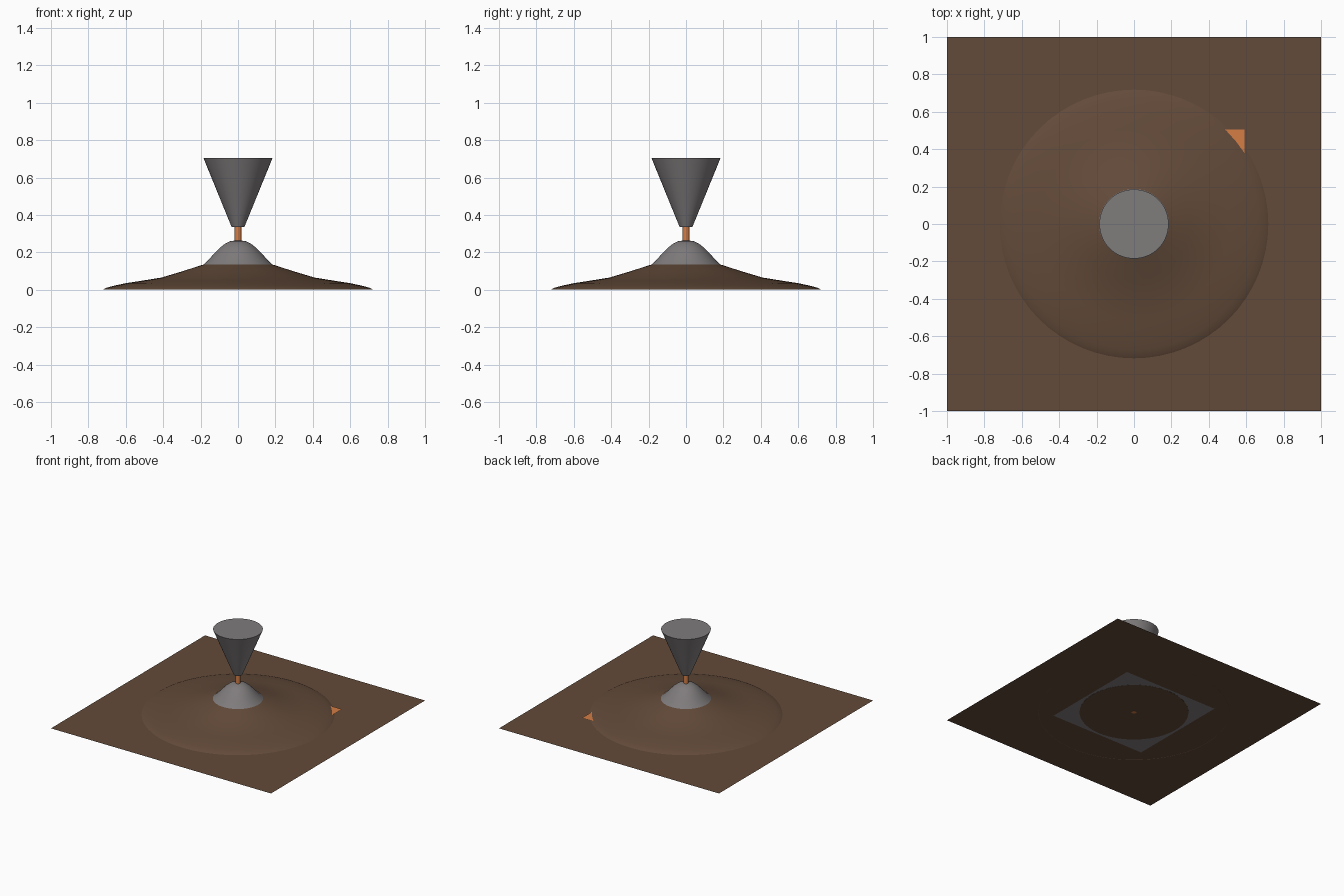
import bpy, bmesh, math

if "Cube" in bpy.data.objects:
    bpy.data.objects.remove(bpy.data.objects["Cube"])


def material(name, rgb):
    m = bpy.data.materials.new(name)
    m.diffuse_color = (*rgb, 1)
    m.use_nodes = True
    m.node_tree.nodes["Principled BSDF"].inputs["Base Color"].default_value = m.diffuse_color
    return m


EARTH = material("earth_brown", (0.125, 0.070, 0.042))
ASH = material("ash_grey", (0.215, 0.200, 0.203))
LAVA = material("lava_orange", (0.66, 0.205, 0.060))


def finish(name, bm, mat, smooth=True):
    bmesh.ops.remove_doubles(bm, verts=bm.verts, dist=1e-5)
    mesh = bpy.data.meshes.new(name)
    bm.to_mesh(mesh)
    bm.free()
    mesh.materials.append(mat)
    ob = bpy.data.objects.new(name, mesh)
    bpy.context.collection.objects.link(ob)
    if smooth:
        bpy.ops.object.select_all(action='DESELECT')
        ob.select_set(True)
        bpy.context.view_layer.objects.active = ob
        bpy.ops.object.shade_smooth_by_angle(angle=math.radians(35))
    return ob


def lathe(name, profile, mat, sides=64):
    """Spin (radius, height) points, listed bottom to top, around z."""
    bm = bmesh.new()
    pts = [bm.verts.new((r, 0, z)) for r, z in profile]
    edges = [bm.edges.new(pair) for pair in zip(pts, pts[1:])]
    bmesh.ops.spin(bm, geom=pts + edges, cent=(0, 0, 0), axis=(0, 0, 1),
                   angle=math.tau, steps=sides)
    bmesh.ops.remove_doubles(bm, verts=bm.verts, dist=1e-5)
    bmesh.ops.recalc_face_normals(bm, faces=bm.faces)
    if sum(f.normal.z for f in bm.faces) < 0 and profile[0][0] > 0:
        bmesh.ops.reverse_faces(bm, faces=bm.faces)
    return finish(name, bm, mat)


def sheet(name, x0, x1, y0, y1, z, mat, down=False):
    bm = bmesh.new()
    corners = [(x0, y0, z), (x1, y0, z), (x1, y1, z), (x0, y1, z)]
    if down:
        corners.reverse()
    bm.faces.new([bm.verts.new(c) for c in corners])
    return finish(name, bm, mat, False)


# ground and the layers seen on its underside
sheet("ground", -1, 1, -1, 1, 0.003, EARTH)
sheet("ash_underlay", -0.43, 0.43, -0.43, 0.43, 0.0018, ASH, down=True)
lathe("cone_base", [(0, 0.0008), (0.41, 0.0008), (0.41, 0.0025), (0, 0.0025)], EARTH)

# lava sheet whose corner pokes out of the slope
sheet("lava_sheet", -0.28, 0.59, -0.365, 0.505, 0.011, LAVA)

# volcano slopes
lathe("slope", [(0.72, 0.002), (0.705, 0.010), (0.67, 0.020), (0.60, 0.035),
                (0.51, 0.049), (0.41, 0.065), (0.30, 0.098), (0.187, 0.134)], EARTH)

# grey summit
lathe("summit", [(0.189, 0.131), (0.165, 0.152), (0.135, 0.185), (0.10, 0.222),
                 (0.07, 0.246), (0.04, 0.260), (0, 0.265)], ASH)

# lava jet through the middle
lathe("lava_jet", [(0, 0), (0.018, 0), (0.018, 0.345), (0, 0.345)], LAVA, 24)

# smoke plume
lathe("smoke_plume", [(0, 0.335), (0.034, 0.335), (0.185, 0.705), (0, 0.705)], ASH)
